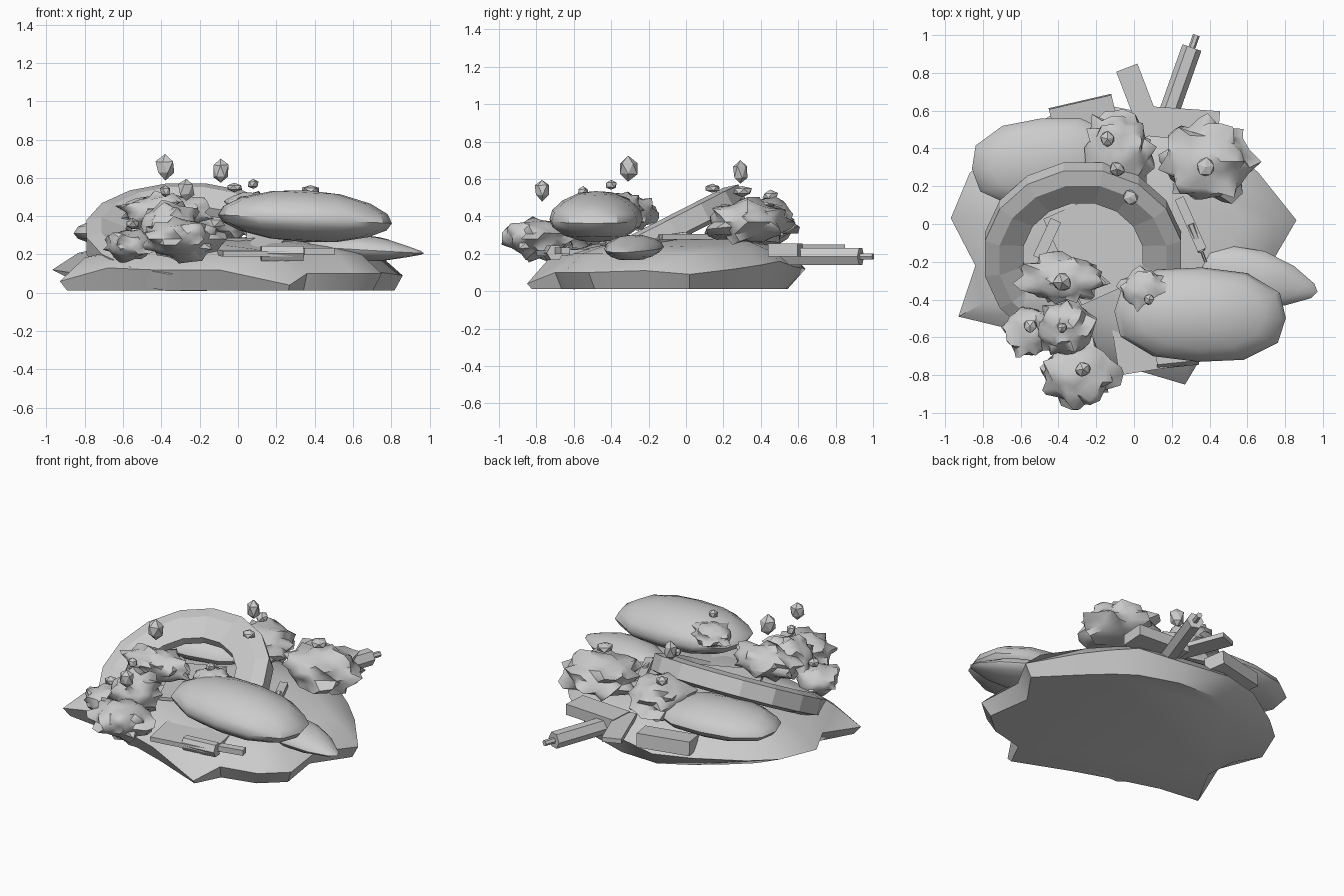
import bpy, bmesh, math, random
from mathutils import Vector, Matrix

if "Cube" in bpy.data.objects:
    bpy.data.objects.remove(bpy.data.objects["Cube"])

rng = random.Random(4)


def finish(name, bm, smooth=0):
    bmesh.ops.recalc_face_normals(bm, faces=bm.faces)
    me = bpy.data.meshes.new(name)
    bm.to_mesh(me)
    bm.free()
    ob = bpy.data.objects.new(name, me)
    bpy.context.collection.objects.link(ob)
    if smooth:
        bpy.ops.object.select_all(action='DESELECT')
        ob.select_set(True)
        bpy.context.view_layer.objects.active = ob
        bpy.ops.object.shade_smooth_by_angle(angle=math.radians(smooth))
    return ob


def skin(bm, rings, closed=False):
    n = len(rings)
    for i in range(n if closed else n - 1):
        a, b = rings[i], rings[(i + 1) % n]
        for j in range(len(a)):
            k = (j + 1) % len(a)
            bm.faces.new((a[j], a[k], b[k], b[j]))


# dirt mound: ragged outline (x, y, rim height, foot inset), lofted to a low plateau
def mound():
    outline = [(.86, .02, .09, .95), (.66, .27, .12, .9), (.52, .4, .14, .9), (.38, .5, .16, .9),
               (.1, .58, .13, .92), (-.2, .64, .12, .85), (-.45, .57, .13, .78), (-.72, .4, .12, .75),
               (-.87, .27, .12, .75), (-.97, .03, .12, .78), (-.84, -.22, .1, .88), (-.93, -.49, .06, .96),
               (-.68, -.55, .13, .92), (-.45, -.62, .12, .92), (-.1, -.74, .12, .92), (.27, -.85, .04, .97),
               (.36, -.7, .1, .95), (.6, -.65, .1, .94), (.75, -.52, .1, .94), (.72, -.22, .11, .92)]
    bm = bmesh.new()
    rings = []
    for s, lift in ((0, None), (1, 0), (.86, .08), (.68, .12), (.4, .15)):
        ring = []
        for x, y, z, inset in outline:
            if lift is None:
                co = (x * inset, y * inset, .012)
            else:
                h = z if lift == 0 else z * .4 + .08 + lift
                co = (x * s, y * s, h)
            ring.append(bm.verts.new(co))
        rings.append(ring)
    skin(bm, rings)
    bm.faces.new(rings[0])
    bm.faces.new(rings[-1])
    finish("dirt_mound", bm, 45)


# half-buried tyre: six-sided section swept round sixteen segments
def tyre():
    prof = [(.32, .025), (.45, .07), (.53, .05), (.53, -.05), (.45, -.07), (.32, -.025)]
    bm = bmesh.new()
    rings = []
    for i in range(16):
        a = math.tau * (i + .5) / 16
        rings.append([bm.verts.new((r * math.cos(a), r * math.sin(a), z)) for r, z in prof])
    skin(bm, rings, True)
    ob = finish("tyre", bm)
    ob.location = (-.27, -.16, .29)
    ob.rotation_euler = (math.radians(27), 0, 0)


# stuffed bag: boxy plan, domed top, flatter underside, optionally drawn to a knot at +x
def bag(name, loc, size, rot=(0, 0, 0), point=0):
    bm = bmesh.new()
    bmesh.ops.create_uvsphere(bm, u_segments=12, v_segments=8, radius=1)
    for v in bm.verts:
        c = v.co
        c /= (abs(c.x) ** 2.5 + abs(c.y) ** 2.5 + abs(c.z) ** 2.1) ** (1 / 2.3)
        c.z *= 1 - .22 * min(1, c.x ** 2 + c.y ** 2)
        if c.z < 0:
            c.z *= .8
        if point and c.x > .2:
            c.y *= 1 - point * (c.x - .2)
            c.z *= 1 - point * (c.x - .2)
        v.co = Vector((c.x * size[0], c.y * size[1], c.z * size[2]))
    ob = finish(name, bm, 40)
    ob.location = loc
    ob.rotation_euler = rot


# ragged clump with spiky leaves
def clump(name, loc, size, rot=0):
    bm = bmesh.new()
    bmesh.ops.create_icosphere(bm, subdivisions=3, radius=1)
    for v in bm.verts:
        spike = rng.random() > .8
        v.co *= rng.uniform(1.05, 1.22) if spike else rng.uniform(.83, .97)
        v.co = Vector((v.co.x * size[0], v.co.y * size[1], v.co.z * size[2]))
    ob = finish(name, bm, 50)
    ob.location = loc
    ob.rotation_euler = (0, 0, rot)


# small hovering pebble with a drawn-up tip
def bit(name, loc, r, h):
    bm = bmesh.new()
    bmesh.ops.create_icosphere(bm, subdivisions=1, radius=1)
    for v in bm.verts:
        v.co *= rng.uniform(.85, 1.1)
        v.co = Vector((v.co.x * r, v.co.y * r, v.co.z * h / 2))
    ob = finish(name, bm)
    ob.location = loc
    ob.rotation_euler = (0, 0, rng.uniform(0, 1))


def board(name, loc, size, rot):
    bm = bmesh.new()
    bmesh.ops.create_cube(bm, size=1, matrix=Matrix.Diagonal((*size, 1)))
    ob = finish(name, bm)
    ob.location = loc
    ob.rotation_euler = [math.radians(a) for a in rot]


# hexagonal rod with a thin tip, from base point to tip point
def tube(name, a, b, r, tip):
    a, b = Vector(a), Vector(b)
    d = b - a
    L = d.length
    bm = bmesh.new()
    rings = []
    for rad, z in ((r, 0), (r, L - tip), (r * .35, L - tip), (r * .35, L)):
        rings.append([bm.verts.new((rad * math.cos(i * math.tau / 6), rad * math.sin(i * math.tau / 6), z))
                      for i in range(6)])
    skin(bm, rings)
    bm.faces.new(rings[0])
    bm.faces.new(rings[-1])
    ob = finish(name, bm)
    ob.location = a
    ob.rotation_euler = d.to_track_quat('Z', 'Y').to_euler()


mound()
tyre()

bag("large_bag", (.35, -.48, .385), (.455, .25, .15), (0, .05, -.04))
bag("small_bag", (.66, -.29, .225), (.32, .15, .075), (0, .06, -.22), .7)
bag("back_bag", (-.47, .33, .31), (.39, .23, .11), (0, 0, .1))

clump("right_back_clump", (.39, .33, .37), (.24, .22, .12))
clump("back_clump", (-.09, .37, .38), (.19, .22, .12))
clump("inner_clump", (-.38, -.29, .42), (.23, .125, .1))
clump("left_front_clump", (-.56, -.57, .25), (.13, .14, .085))
clump("middle_front_clump", (-.36, -.55, .35), (.16, .15, .12))
clump("front_clump", (-.29, -.79, .28), (.2, .18, .11))
clump("bag_clump", (.055, -.35, .455), (.13, .115, .075))

bits = [(-.38, -.31, .655, .055, .13), (-.09, .29, .635, .045, .14), (-.27, -.77, .54, .045, .12),
        (-.02, .14, .55, .045, .05), (.08, -.4, .567, .03, .055), (-.38, -.55, .53, .03, .07),
        (.38, .3, .535, .055, .06), (-.55, -.54, .36, .04, .06), (-.14, .45, .51, .045, .06)]
for i, (x, y, z, r, h) in enumerate(bits):
    bit(f"floating_bit_{i + 1}", (x, y, z), r, h)

# planks and boxes scattered over the mound
board("back_plank", (.03, .65, .235), (.12, .38, .03), (0, 0, 21))
board("right_back_box", (.27, .53, .22), (.36, .16, .07), (0, 0, -4))
board("left_back_box", (-.27, .58, .2), (.34, .14, .09), (4, 0, 13))
board("floor_sheet", (-.15, -.1, .275), (.5, .5, .02), (0, 0, 24))
board("front_sheet", (.1, -.58, .21), (.42, .38, .03), (2, 0, 9))
board("inner_stick", (-.46, -.08, .31), (.06, .22, .05), (0, 0, -25))
board("front_stick", (.42, -.66, .215), (.16, .05, .035), (0, 0, 12))
board("right_plank", (.3, .0, .29), (.05, .3, .03), (0, 0, 24))

tube("back_tube", (.16, .52, .185), (.33, 1.0, .185), .053, .07)
tube("front_tube", (.34, -.7, .205), (.05, -.73, .205), .045, .07)
tube("right_thin_tube", (.3, .0, .3), (.38, -.2, .27), .02, .06)
